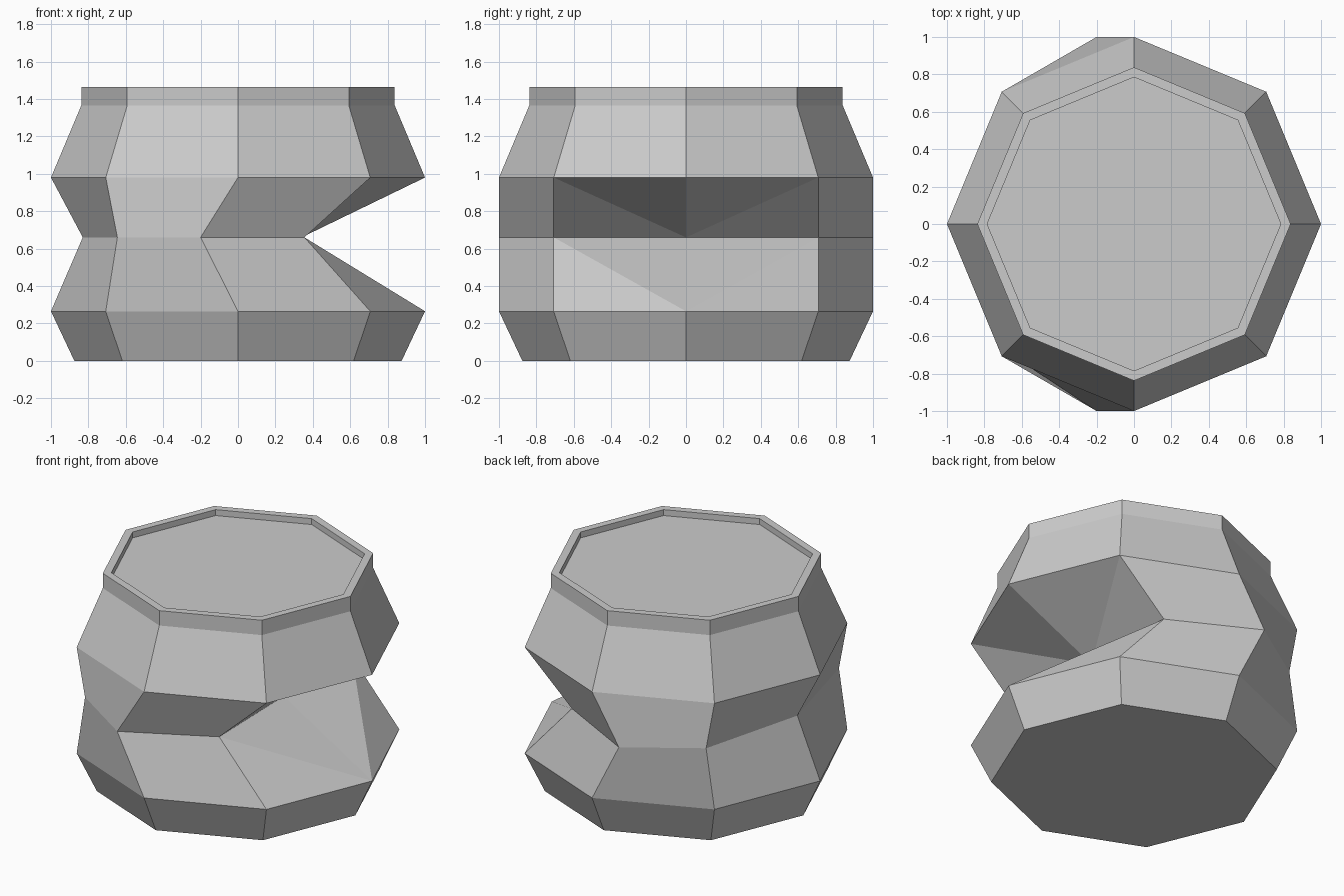
import bpy, bmesh
from math import cos, sin, radians

if "Cube" in bpy.data.objects:
    bpy.data.objects.remove(bpy.data.objects["Cube"])

N = 8


def ring(bm, r, z, xs=None):
    """Octagonal ring; xs optionally replaces the x positions."""
    verts = []
    for i in range(N):
        a = radians(45 * i)
        x = r * cos(a) if xs is None else xs[i]
        verts.append(bm.verts.new((x, r * sin(a), z)))
    return verts


bm = bmesh.new()
# Waist ring: pinched deeply on the right, lightly on the left
waist_x = (0.34, 0.355, -0.2, -0.645, -0.83, -0.645, -0.2, 0.355)
rings = [
    ring(bm, 0.875, 0.0),
    ring(bm, 1.0, 0.265),
    ring(bm, 1.0, 0.66, waist_x),
    ring(bm, 1.0, 0.98),
    ring(bm, 0.838, 1.365),
    ring(bm, 0.838, 1.465),
    # inner rim and recessed lid
    ring(bm, 0.785, 1.465),
    ring(bm, 0.785, 1.425),
]

for k, (lo, hi) in enumerate(zip(rings, rings[1:])):
    for i in range(N):
        j = (i + 1) % N
        if k in (1, 2) and i in (0, N - 1):
            # notch faces are folded along the diagonal from the lower centre
            c, o = (i, j) if i == 0 else (j, i)
            bm.faces.new((lo[c], lo[o], hi[o]))
            bm.faces.new((lo[c], hi[o], hi[c]))
        else:
            bm.faces.new((lo[i], lo[j], hi[j], hi[i]))

# Base and recessed top
bm.faces.new(rings[0][::-1])
bm.faces.new(rings[-1])
bmesh.ops.recalc_face_normals(bm, faces=bm.faces)

mesh = bpy.data.meshes.new("notched_pot")
bm.to_mesh(mesh)
bm.free()
bpy.context.collection.objects.link(bpy.data.objects.new("notched_pot", mesh))
